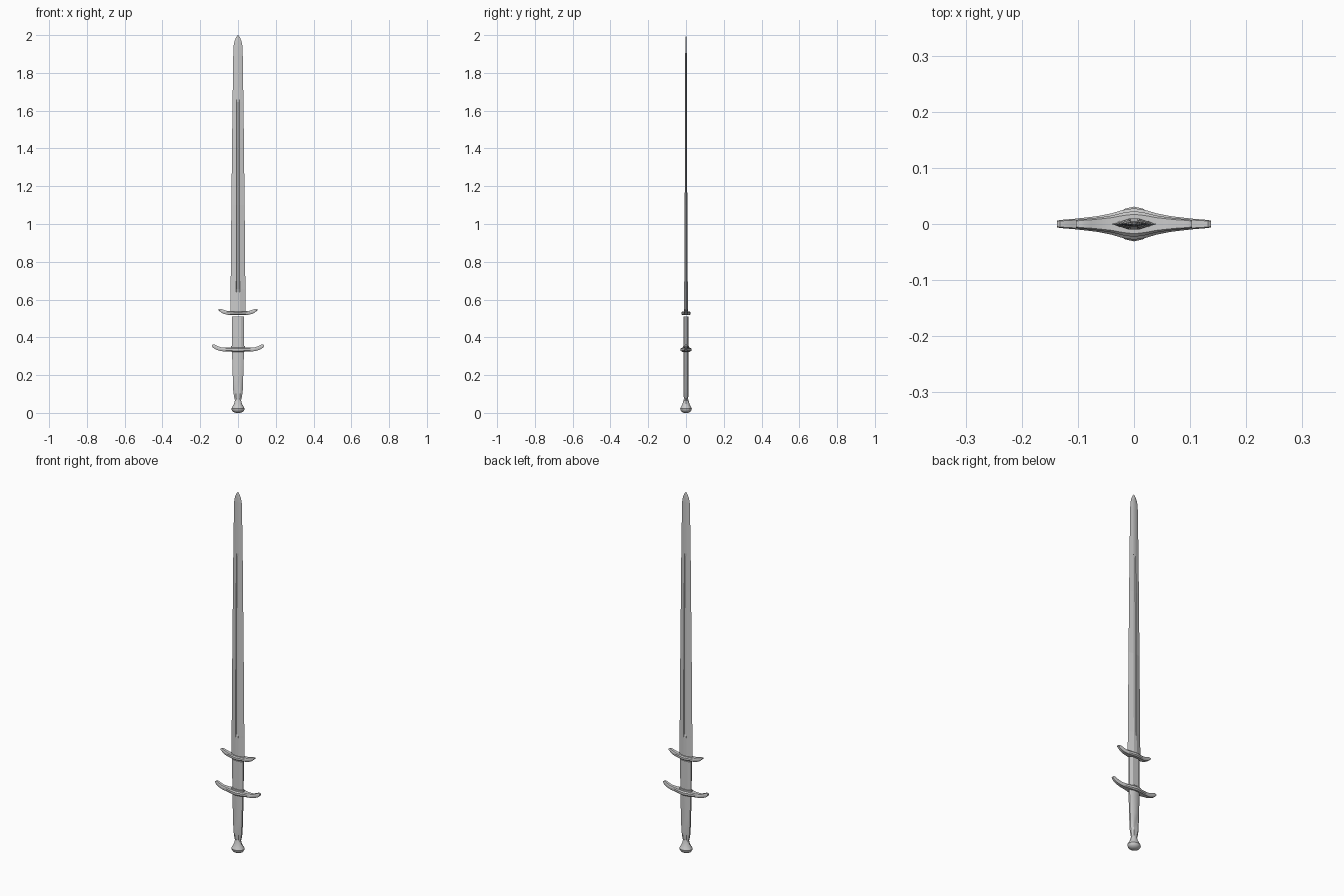
import bpy, bmesh, math

if "Cube" in bpy.data.objects:
    bpy.data.objects.remove(bpy.data.objects["Cube"])


def loft(name, rings, smooth=None):
    """Skin a list of equal-length rings and cap both ends."""
    bm = bmesh.new()
    loops = [[bm.verts.new(p) for p in r] for r in rings]
    n = len(loops[0])
    for a, b in zip(loops, loops[1:]):
        for i in range(n):
            j = (i + 1) % n
            bm.faces.new((a[i], a[j], b[j], b[i]))
    bm.faces.new(loops[0][::-1])
    bm.faces.new(loops[-1])
    bmesh.ops.remove_doubles(bm, verts=bm.verts, dist=1e-6)
    bmesh.ops.recalc_face_normals(bm, faces=bm.faces)
    me = bpy.data.meshes.new(name)
    bm.to_mesh(me)
    bm.free()
    ob = bpy.data.objects.new(name, me)
    bpy.context.collection.objects.link(ob)
    if smooth:
        bpy.ops.object.select_all(action='DESELECT')
        bpy.context.view_layer.objects.active = ob
        ob.select_set(True)
        bpy.ops.object.shade_smooth_by_angle(angle=math.radians(smooth))
    return ob


def ellipse(rx, ry, z, n=12):
    return [(rx * math.cos(2 * math.pi * i / n), ry * math.sin(2 * math.pi * i / n), z)
            for i in range(n)]


def flat_octagon(w, t, z):
    half = [(w, -t * .35), (w, t * .35), (w * .5, t), (-w * .5, t)]
    return [(x, y, z) for x, y in half] + [(-x, -y, z) for x, y in half]


def blade_ring(w, t, z, depth):
    """Diamond section with a sunken fuller on both faces."""
    f = w * .24
    side = [(w, 0), (f, t), (f * .7, t - depth), (-f * .7, t - depth), (-f, t)]
    return [(x, y, z) for x, y in side] + [(-x, -y, z) for x, y in side]


# Blade: half width, half thickness, height, fuller depth
loft("blade", [blade_ring(*s) for s in [
    (.041, .010, .52, 0), (.039, .0095, .64, 0), (.039, .0095, .655, .004),
    (.035, .007, 1.1, .003), (.031, .005, 1.45, .002), (.029, .0045, 1.645, .002),
    (.0285, .0045, 1.66, 0), (.025, .004, 1.90, 0), (.023, .0038, 1.945, 0),
    (.018, .003, 1.97, 0), (.010, .002, 1.988, 0), (.001, .0005, 2.0, 0)]])

# Thick unsharpened section between the guards
loft("ricasso", [flat_octagon(*s) for s in [(.032, .012, .335), (.033, .012, .511)]])

# Grip
loft("grip", [flat_octagon(*s) for s in [
    (.016, .010, .065), (.021, .012, .085), (.025, .013, .115),
    (.028, .013, .20), (.031, .013, .30), (.031, .013, .335)]], 30)

# Pommel
loft("pommel", [ellipse(*s) for s in [
    (.012, .011, .0), (.026, .023, .006), (.033, .029, .014), (.035, .031, .023),
    (.030, .026, .032), (.021, .018, .048), (.017, .014, .064), (.016, .012, .072)]], 30)

# Collar around the ricasso
loft("collar", [flat_octagon(*s) for s in [(.036, .017, .343), (.036, .017, .354)]])


def guard(name, stations):
    """Cross-guard: stations of (x, half depth, bottom z, top z), mirrored in x."""
    full = [(-x, d, b, t) for x, d, b, t in reversed(stations[1:])] + stations
    rings = []
    for x, d, b, t in full:
        c = (t - b) * .25
        rings.append([(x, -d, b + c), (x, -d, t - c), (x, -d * .75, t), (x, d * .75, t),
                      (x, d, t - c), (x, d, b + c), (x, d * .75, b), (x, -d * .75, b)])
    loft(name, rings, 30)


guard("lower_guard", [
    (0, .028, .323, .346), (.020, .025, .323, .346), (.040, .019, .324, .345),
    (.065, .014, .325, .345), (.090, .011, .327, .347), (.108, .009, .332, .354),
    (.122, .008, .338, .361), (.132, .007, .345, .362), (.137, .006, .352, .359)])
guard("upper_guard", [
    (0, .023, .517, .538), (.020, .020, .517, .538), (.040, .015, .518, .538),
    (.060, .012, .520, .540), (.076, .010, .525, .546), (.088, .009, .531, .550),
    (.097, .008, .538, .551), (.103, .007, .544, .549)])
